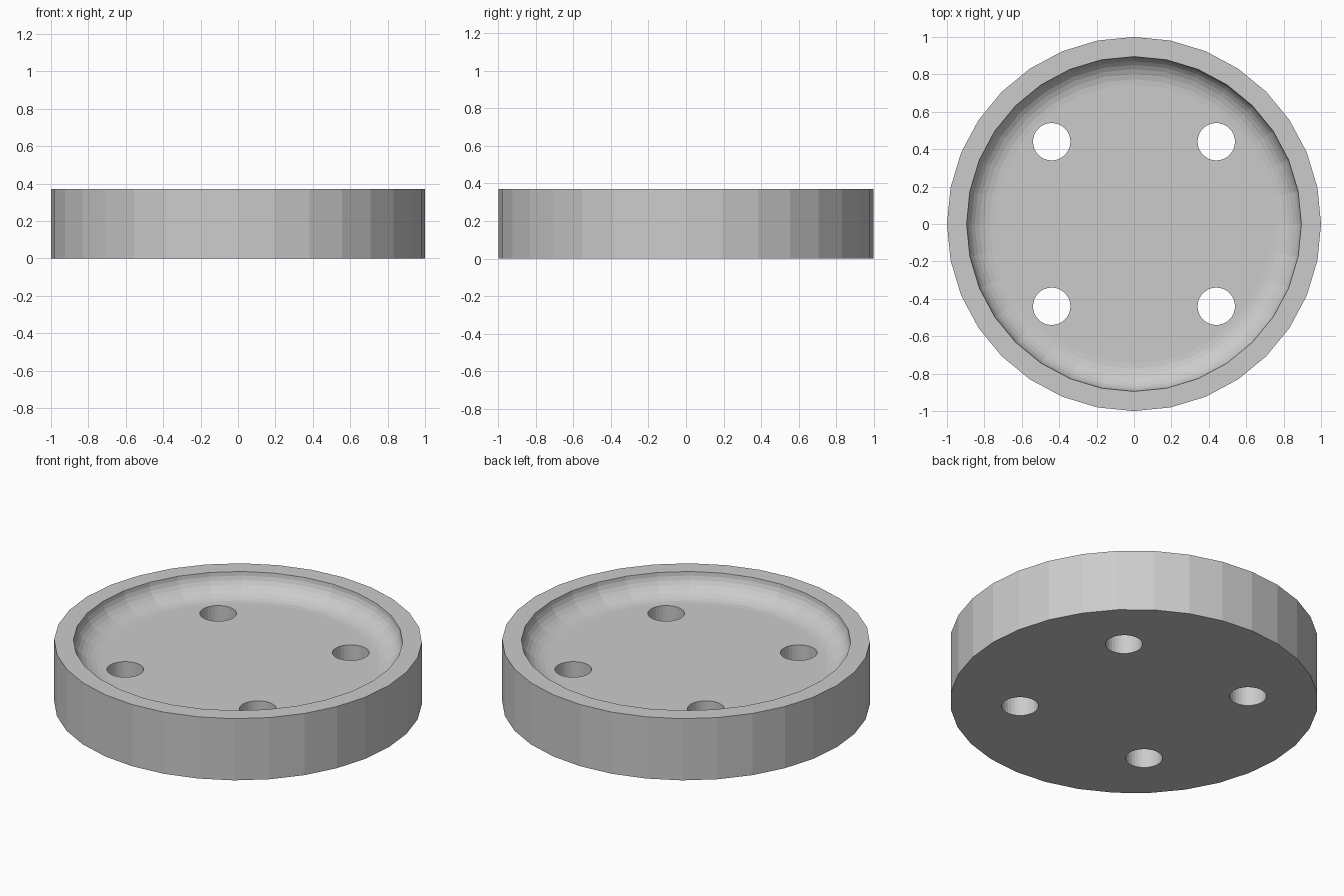
import bpy
import bmesh
from math import sin, cos, pi
from mathutils import Matrix

SIDES = 32
HEIGHT, FLOOR = 0.37, 0.25
RIM_R, FILLET = 0.895, 0.15
HOLE_R, HOLE_POS = 0.1, 0.44

old = bpy.data.objects.get("Cube")
if old:
    bpy.data.objects.remove(old, do_unlink=True)

# Single grey material
grey = bpy.data.materials.new("light_grey")
grey.use_nodes = True
colour = (0.6, 0.6, 0.6, 1)
grey.diffuse_color = colour
grey.node_tree.nodes["Principled BSDF"].inputs["Base Color"].default_value = colour


def make_object(name, bm):
    bmesh.ops.recalc_face_normals(bm, faces=bm.faces)
    mesh = bpy.data.meshes.new(name)
    bm.to_mesh(mesh)
    bm.free()
    mesh.materials.append(grey)
    obj = bpy.data.objects.new(name, mesh)
    bpy.context.collection.objects.link(obj)
    return obj


# Dish: turned profile with a rounded corner between wall and floor
steps = 8
profile = [(1, 0), (1, HEIGHT)]
for i in range(steps + 1):
    a = i / steps * pi / 2
    profile.append((RIM_R - FILLET * (1 - cos(a)),
                    HEIGHT - (HEIGHT - FLOOR) * sin(a)))

bm = bmesh.new()
rings = [[bm.verts.new((r * cos(2 * pi * k / SIDES), r * sin(2 * pi * k / SIDES), z))
          for k in range(SIDES)] for r, z in profile]
for low, high in zip(rings, rings[1:]):
    for k in range(SIDES):
        n = (k + 1) % SIDES
        bm.faces.new((low[k], low[n], high[n], high[k]))
bm.faces.new(rings[0])
bm.faces.new(rings[-1])
dish = make_object("round_dish", bm)

# Four through holes
bm = bmesh.new()
for sx in (-1, 1):
    for sy in (-1, 1):
        bmesh.ops.create_cone(
            bm, cap_ends=True, segments=SIDES, radius1=HOLE_R, radius2=HOLE_R, depth=1,
            matrix=Matrix.Translation((sx * HOLE_POS, sy * HOLE_POS, FLOOR / 2)))
cutter = make_object("hole_cutter", bm)
cutter.hide_render = True

cut = dish.modifiers.new("holes", "BOOLEAN")
cut.operation = "DIFFERENCE"
cut.solver = "EXACT"
cut.object = cutter
bpy.context.view_layer.objects.active = dish
bpy.ops.object.modifier_apply(modifier=cut.name)
bpy.data.objects.remove(cutter, do_unlink=True)
